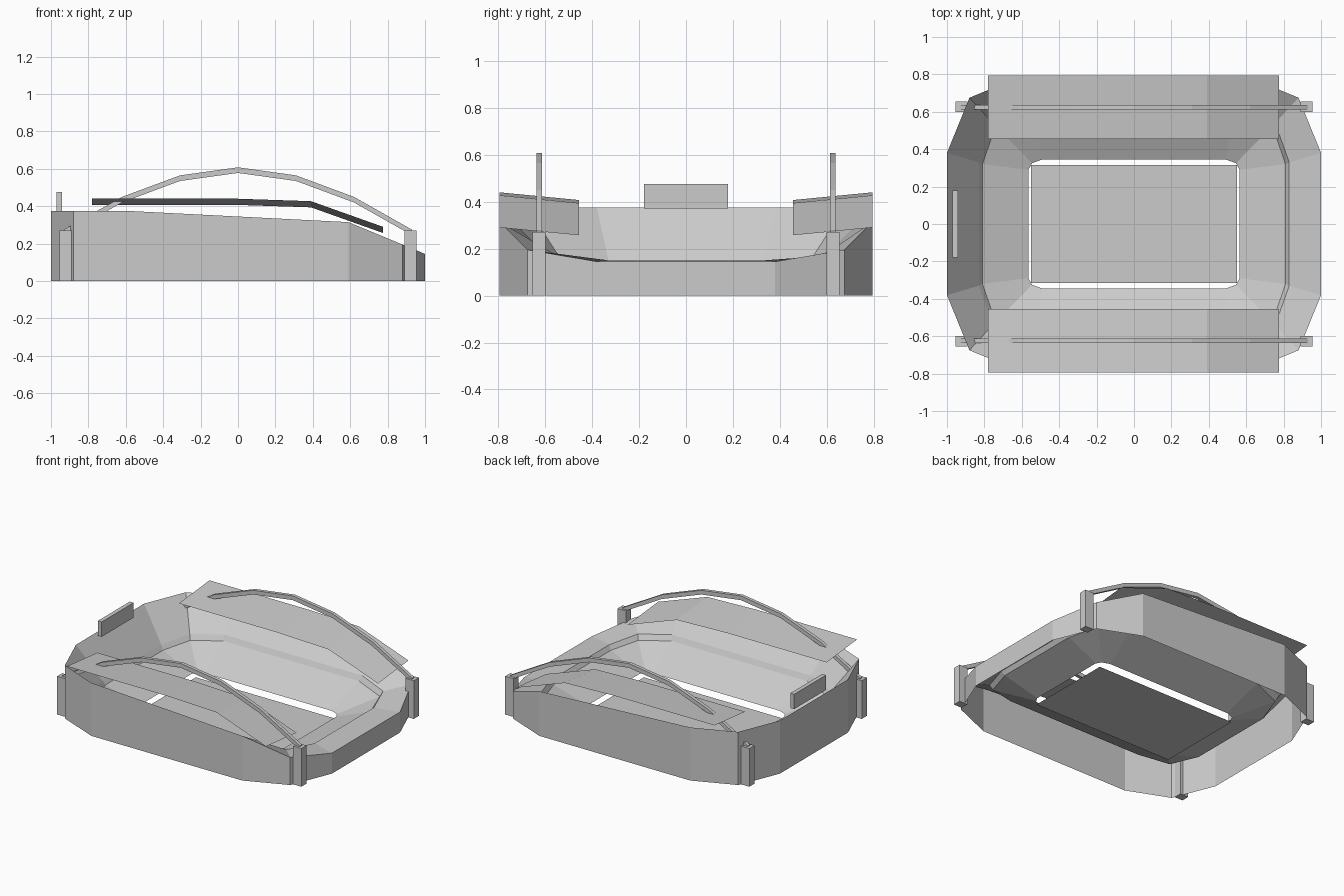
import bpy

old = bpy.data.objects.get("Cube")
if old:
    bpy.data.objects.remove(old)

grey = bpy.data.materials.new("light_grey")
grey.use_nodes = True
colour = (0.6, 0.6, 0.6, 1)
grey.diffuse_color = colour
grey.node_tree.nodes["Principled BSDF"].inputs["Base Color"].default_value = colour


def make(name, verts, faces):
    mesh = bpy.data.meshes.new(name)
    mesh.from_pydata(verts, [], faces)
    mesh.materials.append(grey)
    mesh.update()
    obj = bpy.data.objects.new(name, mesh)
    bpy.context.collection.objects.link(obj)
    return obj


def box(name, low, high):
    verts = [(x, y, z) for x in (low[0], high[0])
             for y in (low[1], high[1]) for z in (low[2], high[2])]
    return make(name, verts, [(0, 1, 3, 2), (4, 6, 7, 5), (0, 4, 5, 1),
                              (2, 3, 7, 6), (0, 2, 6, 4), (1, 5, 7, 3)])


def ring(end, corner, side, right_z, left_z):
    """Twelve-sided loop, anticlockwise, from three points of one quarter."""
    quarter = list(zip((end, corner, side), right_z, left_z))
    back = [(x, y, zr) for (x, y), zr, zl in quarter]
    back += [(-x, y, zl) for (x, y), zr, zl in reversed(quarter)]
    return back + [(x, -y, z) for x, y, z in reversed(back)]


# Bowl: outer wall, upper tier, riser and lower tier lofted through loops
outline = ((1, 0.38), (0.88, 0.675), (0.59, 0.795))
flat = (0, 0, 0)
edge = (0.03, 0.03, 0.03)
loops = [
    ring(*outline, flat, flat),
    ring(*outline, (0.145, 0.195, 0.315), (0.375, 0.375, 0.375)),
    ring((0.83, 0.33), (0.755, 0.54), (0.54, 0.615),
         (0.15, 0.165, 0.19), (0.15, 0.165, 0.19)),
    ring((0.81, 0.32), (0.74, 0.525), (0.53, 0.595),
         (0.12, 0.13, 0.155), (0.12, 0.13, 0.155)),
    ring((0.565, 0.29), (0.545, 0.325), (0.49, 0.345), edge, edge),
]
n = len(loops[0])
faces = [(r * n + i, r * n + (i + 1) % n, (r + 1) * n + (i + 1) % n, (r + 1) * n + i)
         for r in range(len(loops) - 1) for i in range(n)]
make("seating_bowl", [v for loop in loops for v in loop], faces)

# Playing field
make("field", [(-0.55, -0.315, 0), (0.55, -0.315, 0), (0.55, 0.315, 0), (-0.55, 0.315, 0)],
     [(0, 1, 2, 3)])

# Scoreboard above the high end
box("scoreboard", (-0.97, -0.178, 0.37), (-0.94, 0.178, 0.475))

roof_line = [(-0.78, 0.44), (0, 0.44), (0.39, 0.427), (0.775, 0.29)]
half_arch = [(0, 0.608), (0.31, 0.565), (0.62, 0.45), (0.93, 0.275)]
arch_line = [(-x, z) for x, z in half_arch[:0:-1]] + half_arch

for side, s in (("back", 1), ("front", -1)):
    # Roof sheet, raised along its outer edge
    verts = []
    for x, z in roof_line:
        verts += [(x, s * 0.455, z - 0.033), (x, s * 0.795, z)]
    quads = [(2 * i, 2 * i + 2, 2 * i + 3, 2 * i + 1) for i in range(len(roof_line) - 1)]
    make(side + "_roof", verts, [q[::s] for q in quads])

    # Arch beam over the roof
    verts = []
    for x, z in arch_line:
        verts += [(x, s * 0.625 + dy, z + dz)
                  for dy, dz in ((-0.012, -0.03), (0.012, -0.03), (0.012, 0), (-0.012, 0))]
    last = 4 * (len(arch_line) - 1)
    faces = [(0, 3, 2, 1), (last, last + 1, last + 2, last + 3)]
    for a in range(0, last, 4):
        faces += [(a + j, a + (j + 1) % 4, a + 4 + (j + 1) % 4, a + 4 + j) for j in range(4)]
    make(side + "_arch", verts, faces)

    # Posts at the arch ends
    for end, e in (("left", 1), ("right", -1)):
        box(f"{side}_{end}_post", (e * 0.922 - 0.032, s * 0.627 - 0.028, 0),
            (e * 0.922 + 0.032, s * 0.627 + 0.028, 0.27))
